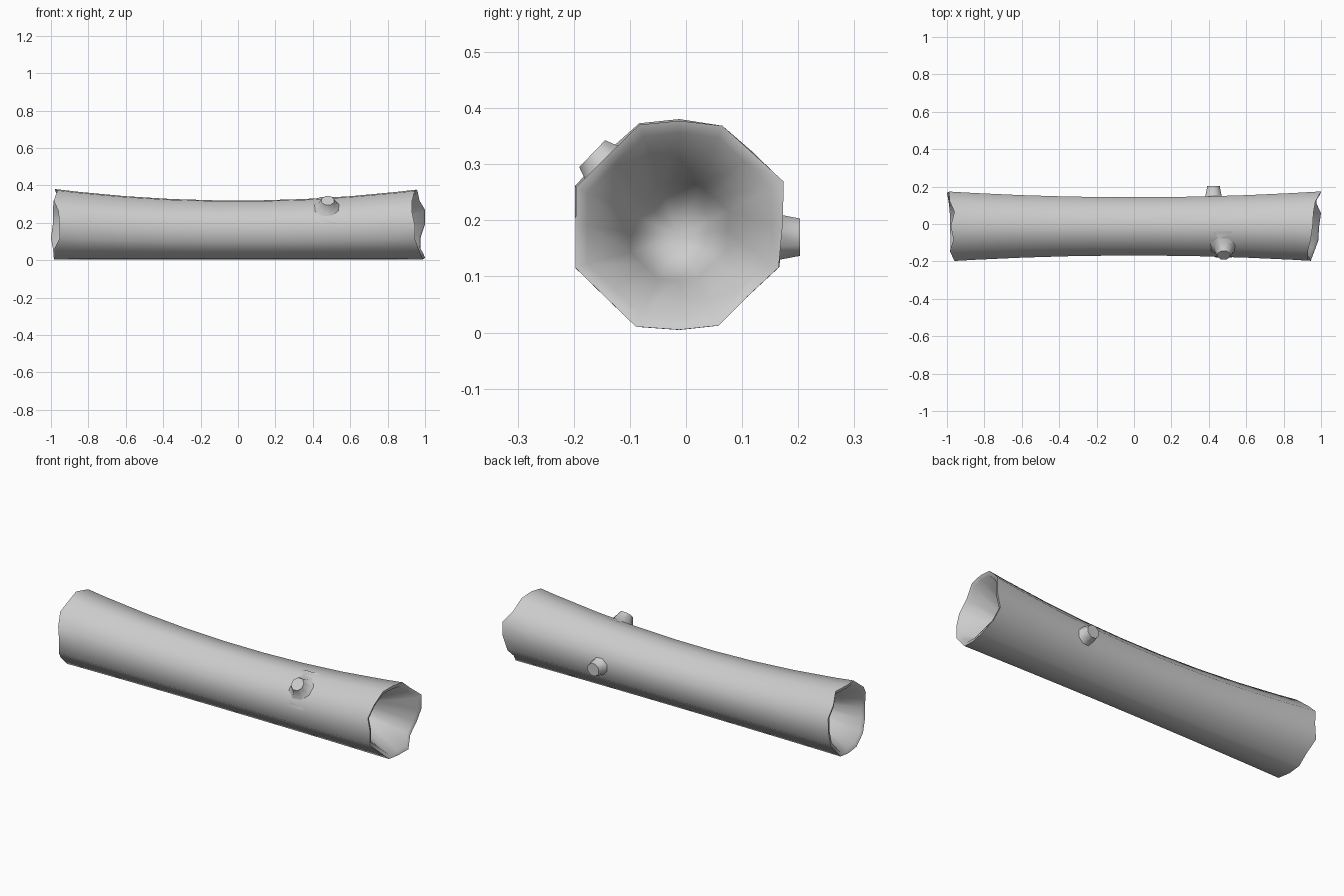
import bpy, bmesh, math
from mathutils import Vector

if "Cube" in bpy.data.objects:
    bpy.data.objects.remove(bpy.data.objects["Cube"])

CY = -0.012
# Eight-sided cross-section with side midpoints (unit size, y and z)
SECTION = [(-.99, 0), (-.99, -.4), (-.7, -.68), (-.41, -.96), (0, -.99), (.37, -.95),
           (.65, -.67), (.94, -.4), (.97, 0), (.98, .4), (.7, .68), (.41, .95),
           (0, 1), (-.38, .97), (-.7, .67), (-.99, .38)]
# Broken rim positions along x for each section point
LEFT = [-.955, -.955, -.98, -.98, -.985, -.985, -.99, -1, -.99, -.99, -.985, -.96,
        -.98, -.965, -.985, -.96]
RIGHT = [.945, .945, .965, .985, .99, 1, .975, .975, 1, 1, .97, .96, .955, .945, .93, .93]


def size(x):
    return 0.158 + 0.032 * x * x


def point(x, p, k=1.0):
    s = size(x)
    return (x, CY + p[0] * s * k, 0.003 + s * (1 + p[1] * k))


def finish(bm, name):
    bmesh.ops.recalc_face_normals(bm, faces=bm.faces)
    me = bpy.data.meshes.new(name)
    bm.to_mesh(me)
    bm.free()
    ob = bpy.data.objects.new(name, me)
    bpy.context.collection.objects.link(ob)
    bpy.ops.object.select_all(action='DESELECT')
    ob.select_set(True)
    bpy.context.view_layer.objects.active = ob
    bpy.ops.object.shade_smooth_by_angle(angle=math.radians(55))
    return ob


def bridge(bm, a, b):
    n = len(a)
    for i in range(n):
        bm.faces.new((a[i], a[(i + 1) % n], b[(i + 1) % n], b[i]))


# Log: outer bark, rim, and a tapering hollow at each end
bm = bmesh.new()
rings = []


def add_ring(xs, k=1.0):
    rings.append([bm.verts.new(point(x, p, k)) for x, p in zip(xs, SECTION)])


def hollow(xs, inward):
    return [[x + inward * d for x in xs] for d in (0.008, 0.2)]


l_rim, l_deep = hollow(LEFT, 1)
r_rim, r_deep = hollow(RIGHT, -1)
add_ring(l_deep, 0.5)
add_ring(l_rim, 0.89)
add_ring(LEFT)
for x in (-.85, -.6, -.36, -.12, .12, .36, .6, .85):
    add_ring([x] * 16)
add_ring(RIGHT)
add_ring(r_rim, 0.89)
add_ring(r_deep, 0.5)
for a, b in zip(rings, rings[1:]):
    bridge(bm, a, b)
for ring, x in ((rings[0], -.58), (rings[-1], .58)):
    tip = bm.verts.new(point(x, (0, 0)))
    for i in range(16):
        bm.faces.new((ring[i], ring[(i + 1) % 16], tip))
finish(bm, "log")


# Branch stubs: flared hexagonal posts growing out of the bark
def stub(name, x, direction, z, profile):
    d = Vector(direction).normalized()
    u = Vector((1, 0, 0))
    v = d.cross(u)
    bm = bmesh.new()
    loops = []
    for dist, r in profile:
        c = Vector((x, CY, z)) + d * dist
        loops.append([bm.verts.new(c + u * r * math.cos(t * math.tau / 8 + math.pi / 8)
                                   + v * r * math.sin(t * math.tau / 8 + math.pi / 8))
                      for t in range(8)])
    for a, b in zip(loops, loops[1:]):
        bridge(bm, a, b)
    bm.faces.new(loops[-1])
    finish(bm, name)


stub("back_stub", .425, (0, 1, 0), .17,
     [(.13, .08), (.157, .048), (.215, .036)])
stub("front_stub", .48, (0, -.72, .69), .17,
     [(.135, .11), (.168, .055), (.215, .036)])
